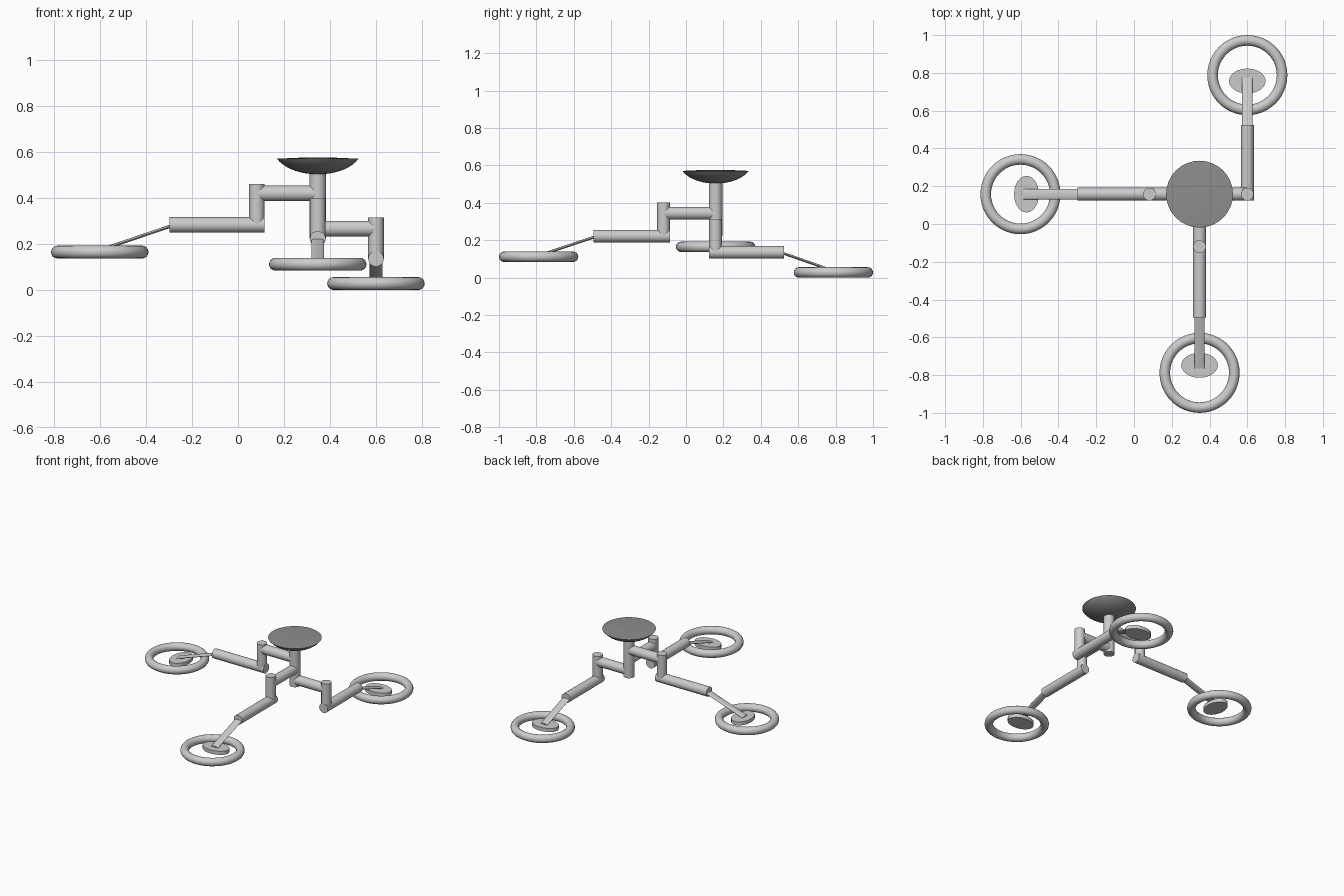
import bpy, bmesh, math
from mathutils import Vector, Matrix

if "Cube" in bpy.data.objects:
    bpy.data.objects.remove(bpy.data.objects["Cube"])

HUB_X, HUB_Y = 0.347, 0.158
R = 0.034  # tube radius


def finish(bm, name):
    bmesh.ops.recalc_face_normals(bm, faces=bm.faces)
    mesh = bpy.data.meshes.new(name)
    bm.to_mesh(mesh)
    bm.free()
    obj = bpy.data.objects.new(name, mesh)
    bpy.context.collection.objects.link(obj)
    bpy.ops.object.select_all(action='DESELECT')
    bpy.context.view_layer.objects.active = obj
    obj.select_set(True)
    bpy.ops.object.shade_smooth_by_angle(angle=math.radians(35))
    return obj


def cylinder(name, matrix):
    bm = bmesh.new()
    bmesh.ops.create_cone(bm, cap_ends=True, segments=24, radius1=1, radius2=1,
                          depth=1, matrix=matrix)
    return finish(bm, name)


def tube(name, a, b, width=R, height=R):
    """Round or flattened tube from a to b."""
    a, b = Vector(a), Vector(b)
    rot = (b - a).to_track_quat('Z', 'Y').to_matrix().to_4x4()
    return cylinder(name, Matrix.Translation((a + b) / 2) @ rot
                    @ Matrix.Diagonal((width, height, (b - a).length, 1)))


def lathe(name, profile, steps, location):
    bm = bmesh.new()
    verts = [bm.verts.new((x, 0, z)) for x, z in profile]
    edges = [bm.edges.new(p) for p in zip(verts, verts[1:])]
    bmesh.ops.spin(bm, geom=verts + edges, cent=(0, 0, 0), axis=(0, 0, 1),
                   angle=math.tau, steps=steps, use_merge=False)
    bmesh.ops.remove_doubles(bm, verts=bm.verts, dist=1e-5)
    obj = finish(bm, name)
    obj.location = location
    return obj


def leg(name, step, step_z, pin_top, direction, arm_z, arm_len, disc, wheel, wheel_z):
    """Steps out from the post to a knee pin, then reaches along direction.
    Lengths arm_len, disc and wheel are measured from the knee."""
    d = Vector((*direction, 0))
    knee = Vector((HUB_X + step[0], HUB_Y + step[1], 0))
    at = lambda s, z: knee + d * s + Vector((0, 0, z))
    tube(name + "_upper_arm", (HUB_X, HUB_Y, step_z), at(0, step_z))
    tube(name + "_knee_pin", at(0, arm_z), at(0, pin_top))
    tube(name + "_lower_arm", at(-R, arm_z), at(arm_len, arm_z))

    # flattened strut sloping down to the foot disc
    a, b = at(arm_len - 0.02, arm_z), at(disc + 0.015, wheel_z + 0.014)
    along = (b - a).normalized()
    side = Vector((0, 0, 1)).cross(d)
    rot = Matrix((side, along.cross(side), along)).transposed().to_4x4()
    cylinder(name + "_strut", Matrix.Translation((a + b) / 2) @ rot
             @ Matrix.Diagonal((0.0275, 0.007, (b - a).length, 1)))

    # oval foot disc, narrow along the leg
    turn = Matrix.Rotation(math.atan2(d.y, d.x), 4, 'Z')
    cylinder(name + "_foot_disc", Matrix.Translation(at(disc, wheel_z)) @ turn
             @ Matrix.Diagonal((0.066, 0.097, 0.026, 1)))

    # ring around the foot
    ring = [(0.184 + 0.028 * math.cos(t * math.tau / 16), 0.028 * math.sin(t * math.tau / 16))
            for t in range(17)]
    lathe(name + "_ring", ring, 48, at(wheel, wheel_z))


# central post
tube("post", (HUB_X, HUB_Y, 0.225), (HUB_X, HUB_Y, 0.52), 0.036, 0.036)

# bowl-shaped seat with a slightly domed top
arc = math.radians(68)
bowl = []
for i in range(10):
    t = arc * i / 9
    bowl.append((0.177 * math.sin(t) / math.sin(arc),
                 0.503 + 0.068 * (1 - math.cos(t)) / (1 - math.cos(arc))))
bowl += [(0.09, 0.575), (0, 0.577)]
seat = lathe("seat", bowl, 32, (HUB_X, HUB_Y, 0))
mat = bpy.data.materials.new("dark_grey")
mat.diffuse_color = (0.27, 0.27, 0.27, 1)
mat.use_nodes = True
mat.node_tree.nodes["Principled BSDF"].inputs["Base Color"].default_value = mat.diffuse_color
seat.data.materials.append(mat)

# three stepped legs, each mounted lower on the post than the last
leg("left_leg", (-0.265, 0), 0.420, 0.461, (-1, 0), 0.283, 0.380, 0.651, 0.683, 0.165)
leg("front_leg", (0, -0.278), 0.345, 0.401, (0, -1), 0.222, 0.375, 0.628, 0.668, 0.112)
leg("back_leg", (0.253, 0), 0.267, 0.315, (0, 1), 0.136, 0.366, 0.599, 0.630, 0.028)
